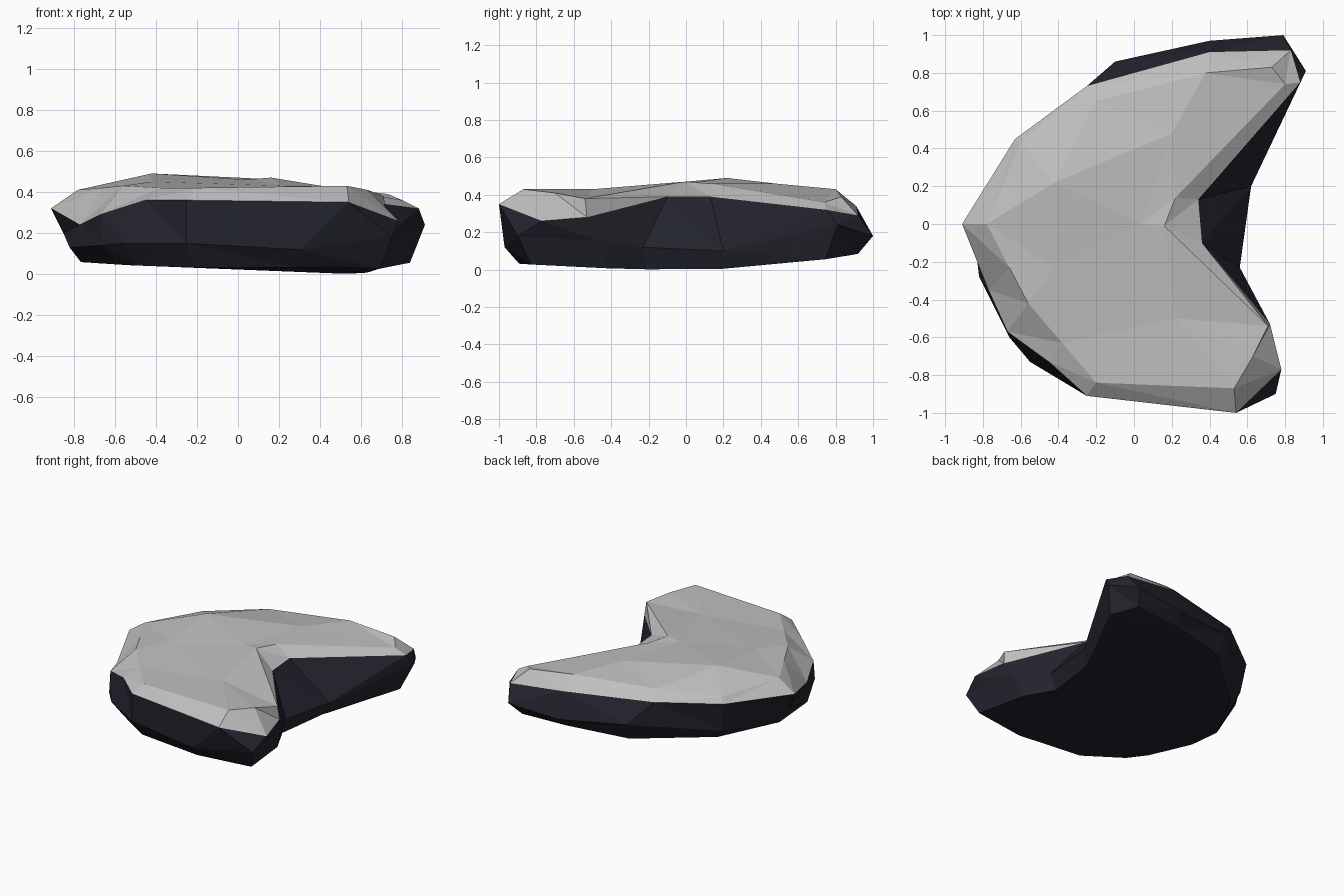
import bpy, bmesh
from mathutils import Vector
from mathutils.geometry import delaunay_2d_cdt

cube = bpy.data.objects.get("Cube")
if cube:
    bpy.data.objects.remove(cube)


def make_material(name, rgb):
    material = bpy.data.materials.new(name)
    material.use_nodes = True
    colour = (*rgb, 1)
    material.diffuse_color = colour
    material.node_tree.nodes["Principled BSDF"].inputs["Base Color"].default_value = colour
    return material


dark_stone = make_material("dark stone", (.017, .017, .027))
pale_stone = make_material("pale stone", (.52, .52, .52))
DARK, PALE = range(2)

# Outlines run from the right tip past the front, round the notch and along the back
girth = [(-.85, -.03, .2), (-.82, -.28, .13), (-.66, -.6, .14), (-.55, -.73, .15),
         (-.25, -.91, .15), (.3, -.97, .12), (.75, -.9, .18), (.68, -.46, .15),
         (.56, -.23, .12), (.62, .2, .1), (.91, .81, .24), (.79, 1, .18),
         (.4, .97, .15), (-.1, .86, .2), (-.6, .42, .12)]
rim = [(-.91, 0, .32), (-.77, -.35, .24), (-.67, -.57, .29), (-.45, -.73, .36),
       (-.25, -.91, .36), (.54, -1, .35), (.78, -.77, .26), (.72, -.53, .28),
       (.36, -.1, .39), (.34, .13, .39), (.88, .75, .32), (.83, .92, .29),
       (.4, .91, .34), (-.25, .73, .36), (-.63, .45, .34)]
crown = [(-.78, 0, .41), (-.66, -.23, .42), (-.56, -.42, .43), (-.38, -.63, .42),
         (-.2, -.84, .42), (.53, -.87, .43), (.63, -.7, .41), (.71, -.54, .38),
         (.16, -.01, .47), (.22, .14, .46), (.8, .74, .36), (.73, .83, .39),
         (.38, .8, .43), (-.2, .65, .42), (-.6, .43, .38)]
peaks = [(-.42, .22, .49), (-.42, -.23, .45), (.04, 0, .46), (.2, .48, .46), (.22, -.5, .43)]


def underside(point):
    """Pull a girth point inwards and drop it onto the gently cupped base."""
    x, y, z = point
    x, y = .1 + (x - .1) * .91, y * .92
    return x, y, .1 * min(x, 0) ** 2 + .1 * max(y, 0) ** 2 + .04 * min(y, 0) ** 2


bm = bmesh.new()


def add_ring(points):
    return [bm.verts.new(p) for p in points]


def bridge(lower, upper, material_index):
    count = len(lower)
    for i in range(count):
        j = (i + 1) % count
        face = bm.faces.new((lower[i], lower[j], upper[j], upper[i]))
        face.material_index = material_index


base_ring = add_ring([underside(p) for p in girth])
girth_ring, rim_ring, crown_ring = map(add_ring, (girth, rim, crown))

# Dark flanks and underside
bridge(base_ring, girth_ring, DARK)
bridge(girth_ring, rim_ring, DARK)
bm.faces.new(base_ring[::-1]).material_index = DARK

# Pale bevelled edge
bridge(rim_ring, crown_ring, PALE)

# Pale faceted top, triangulated through the low peaks
top_verts = crown_ring + add_ring(peaks)
count = len(crown)
edges = [(i, (i + 1) % count) for i in range(count)]
flat = [Vector(v.co[:2]) for v in top_verts]
result = delaunay_2d_cdt(flat, edges, [], 1, .0001)
triangles, originals = result[2], result[3]
for triangle in triangles:
    corners = [top_verts[originals[i][0]] for i in triangle]
    bm.faces.new(corners).material_index = PALE

bmesh.ops.triangulate(bm, faces=bm.faces[:])
bmesh.ops.recalc_face_normals(bm, faces=bm.faces[:])

mesh = bpy.data.meshes.new("rock")
bm.to_mesh(mesh)
bm.free()
mesh.materials.append(dark_stone)
mesh.materials.append(pale_stone)
rock = bpy.data.objects.new("rock", mesh)
bpy.context.collection.objects.link(rock)
